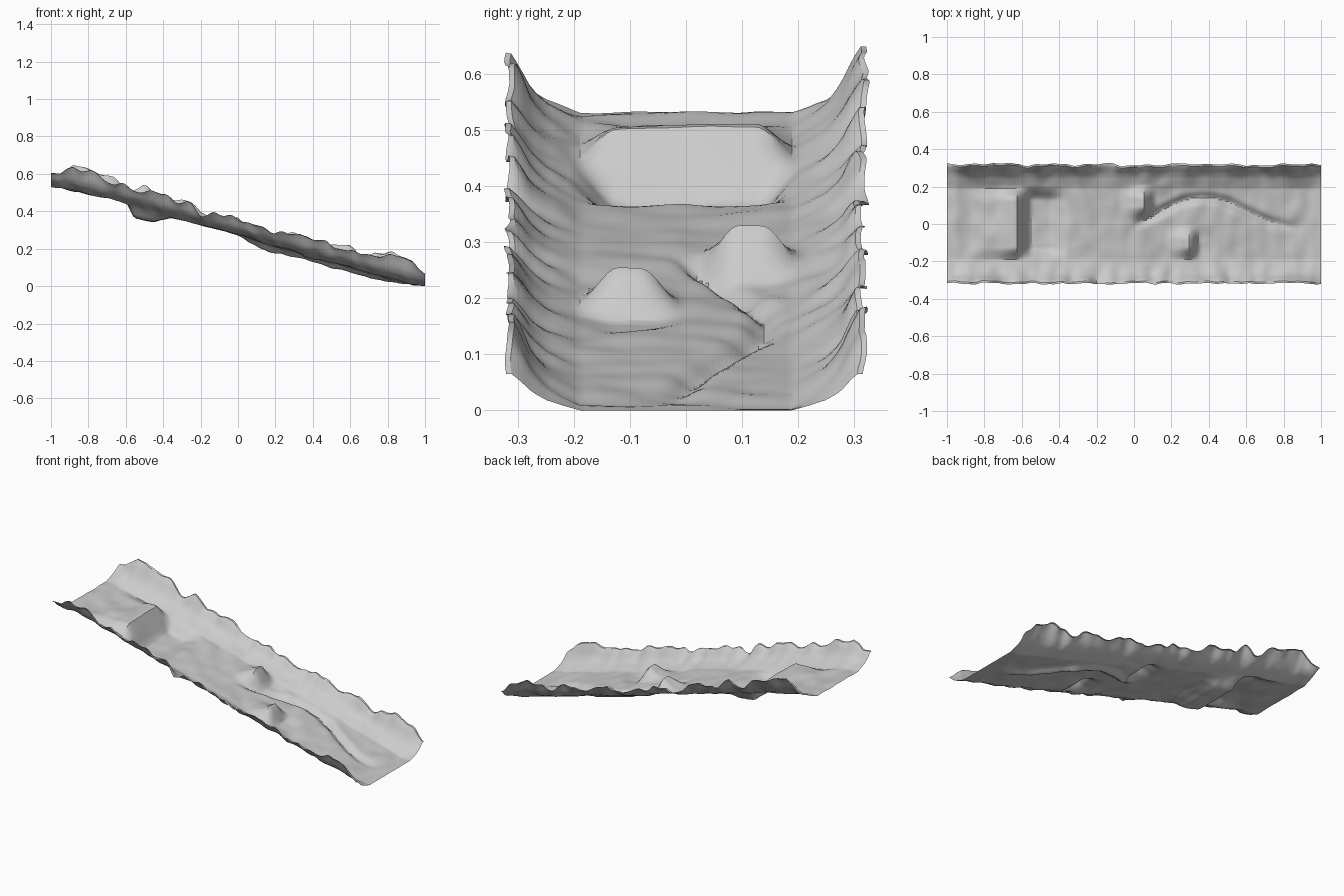
import bpy, bmesh, math
from mathutils import noise, Vector

if "Cube" in bpy.data.objects:
    bpy.data.objects.remove(bpy.data.objects["Cube"])

NX, NY = 150, 64

# Long profile of the run, and height of the banks above it
BASE = [(-1, .535), (-.95, .53), (-.6, .445), (-.4, .385), (0, .28), (.2, .215),
        (.5, .132), (.8, .047), (.93, .012), (1, .004)]
CREST = [(-1, .6), (-.95, .6), (-.88, .655), (-.8, .625), (-.7, .585), (-.6, .54), (-.5, .52),
         (-.4, .49), (-.25, .44), (-.2, .4), (0, .37), (.1, .325), (.2, .29), (.3, .3),
         (.4, .26), (.5, .225), (.6, .205), (.7, .17), (.87, .178), (.95, .12), (1, .07)]
# Cross-section of a bank: distance from centre, share of bank height
BANK = [(0, 0), (.19, 0), (.22, .13), (.25, .28), (.275, .5), (.295, .82), (.31, 1), (.33, .96)]
# Centre line of the winding gully, x to y
GULLY = [(-.05, -.03), (.05, .02), (.12, .055), (.2, .1), (.28, .13), (.36, .143), (.44, .135),
         (.52, .11), (.62, .06), (.72, .015), (.82, -.012), (.9, -.012), (1, 0)]


def lerp_table(t, table):
    if t <= table[0][0]:
        return table[0][1]
    for (a, va), (b, vb) in zip(table, table[1:]):
        if t <= b:
            return va + (vb - va) * (t - a) / (b - a)
    return table[-1][1]


def smooth(a, b, t):
    t = max(0, min(1, (t - a) / (b - a)))
    return t * t * (3 - 2 * t)


def kicker(x, y, lip, face, yc, flat, half, run, lift, dip, landing):
    """Jump: gentle run up to a lip, steep face, hollow landing."""
    side = 1 - smooth(flat, half, abs(y - yc))
    h = lerp_table(x, [(lip - run, 0), (lip - run * .4, lift * .45), (lip, lift),
                       (lip + face, -dip), (lip + face + landing * .55, -dip * .85),
                       (lip + face + landing, 0)])
    return h * side


def height(x, y):
    a = abs(y)
    base = lerp_table(x, BASE)
    share = lerp_table(a, BANK)
    z = base + (lerp_table(x, CREST) - base) * share
    z += kicker(x, y, -.63, .075, 0, .125, .205, .24, .062, .062, .2)
    z += kicker(x, y, .055, .055, .115, .02, .1, .13, .072, .018, .12)
    z += kicker(x, y, .3, .05, -.1, .02, .1, .13, .072, .012, .1)
    # winding gully
    d = y - lerp_table(x, GULLY)
    z -= .028 * math.exp(-(d / .026) ** 2) * smooth(-.03, .08, x) * (1 - smooth(.7, .95, x))
    # uneven snow, rougher on the banks
    fade = 1 - smooth(.93, 1, x)
    z += .009 * noise.noise(Vector((x * 13, y * 9, 3.1))) * fade
    z += .035 * share * noise.noise(Vector((x * 15, y * 8, 7.7))) * fade
    return max(z, 0)


bm = bmesh.new()
grid = []
for i in range(NX + 1):
    x = -1 + 2 * i / NX
    row = []
    for j in range(NY + 1):
        y = -.318 + .636 * j / NY
        # ragged outer rims
        rim = smooth(.27, .31, abs(y))
        yy = y + rim * .014 * noise.noise(Vector((x * 16, y * 2, 1.3)))
        row.append(bm.verts.new((x, yy, height(x, y))))
    grid.append(row)
for i in range(NX):
    for j in range(NY):
        bm.faces.new((grid[i][j], grid[i + 1][j], grid[i + 1][j + 1], grid[i][j + 1]))
low = min(v.co.z for v in bm.verts)
for v in bm.verts:
    v.co.z -= low

mesh = bpy.data.meshes.new("snow_slope")
bm.to_mesh(mesh)
bm.free()
slope = bpy.data.objects.new("snow_slope", mesh)
bpy.context.collection.objects.link(slope)
bpy.context.view_layer.objects.active = slope
slope.select_set(True)
bpy.ops.object.shade_smooth_by_angle(angle=math.radians(30))
